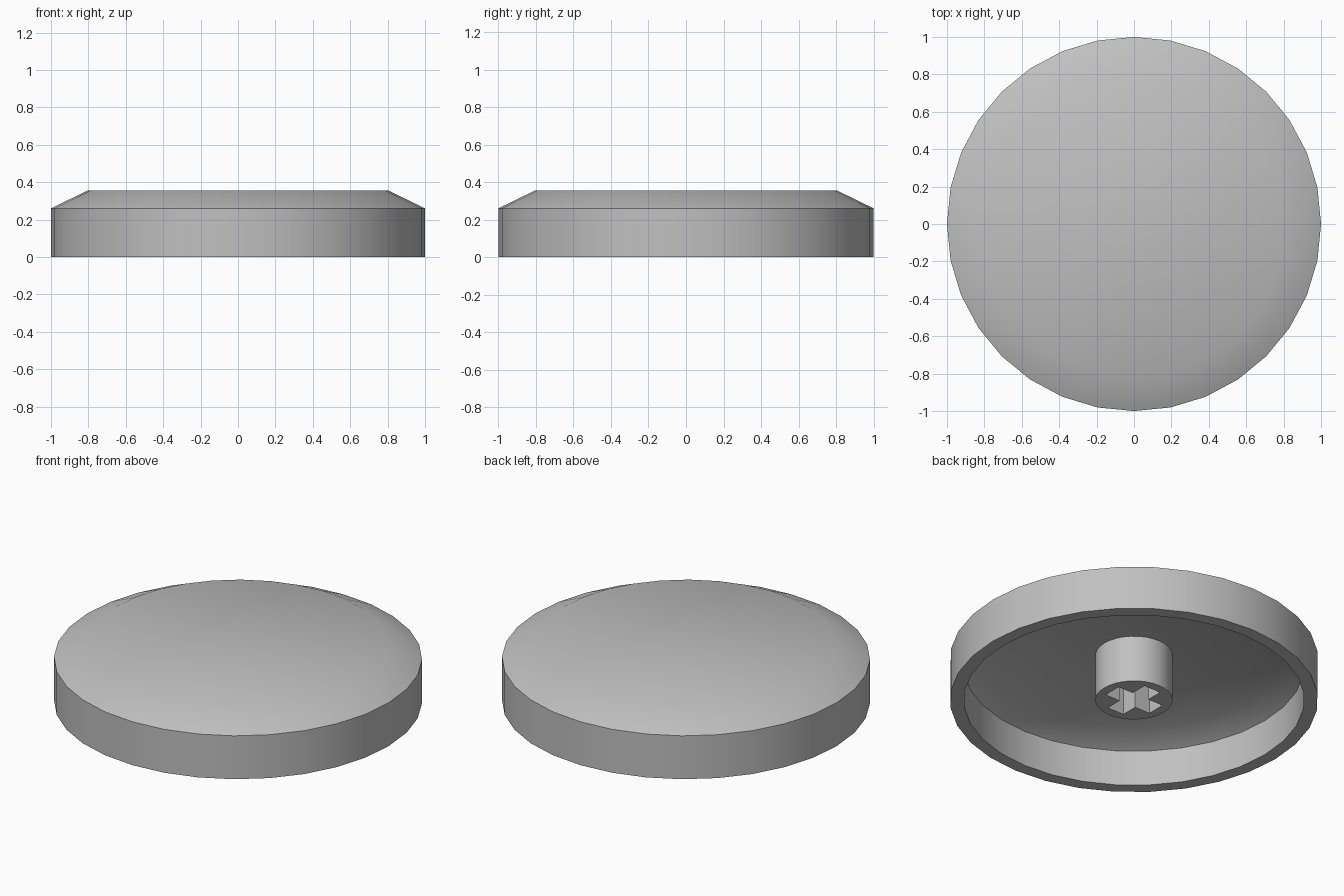
import bpy, bmesh, math

cube = bpy.data.objects.get("Cube")
if cube:
    bpy.data.objects.remove(cube, do_unlink=True)

SIDES = 32

grey = bpy.data.materials.new("plain grey")
grey.use_nodes = True
colour = (0.53, 0.53, 0.53, 1)
grey.diffuse_color = colour
grey.node_tree.nodes["Principled BSDF"].inputs["Base Color"].default_value = colour


def finish(bm, name):
    """Turn a bmesh into a grey object, smooth except at sharp edges."""
    bmesh.ops.recalc_face_normals(bm, faces=bm.faces)
    mesh = bpy.data.meshes.new(name)
    bm.to_mesh(mesh)
    bm.free()
    mesh.materials.append(grey)
    ob = bpy.data.objects.new(name, mesh)
    bpy.context.collection.objects.link(ob)
    bpy.ops.object.select_all(action="DESELECT")
    ob.select_set(True)
    bpy.context.view_layer.objects.active = ob
    bpy.ops.object.shade_smooth_by_angle(angle=math.radians(35))
    return ob


def circle(radius, sides=SIDES):
    step = 2 * math.pi / sides
    return [(radius * math.cos(i * step), radius * math.sin(i * step)) for i in range(sides)]


def loop(bm, points, z):
    """Add a closed loop of vertices at height z."""
    return [bm.verts.new((x, y, z)) for x, y in points]


def bridge(bm, a, b):
    for i in range(len(a)):
        j = (i + 1) % len(a)
        bm.faces.new((a[i], a[j], b[j], b[i]))


# Hollow round cap: ceiling, inner bevel, inner wall, rim, outer wall, bevel, top
bm = bmesh.new()
profile = [(0.787, 0.28), (0.925, 0.213), (0.925, 0), (1, 0), (1, 0.26), (0.805, 0.355)]
rings = [loop(bm, circle(r), z) for r, z in profile]
for lower, upper in zip(rings, rings[1:]):
    bridge(bm, lower, upper)
bm.faces.new(rings[0])
bm.faces.new(rings[-1])
finish(bm, "cap_shell")

# Stem under the cap with a cross-shaped socket running up to the ceiling
bm = bmesh.new()
L, W = 0.155, 0.055
arm = [(L, -W), (L, W), (W, W)]
cross = []
for turn in range(4):
    cross += arm
    arm = [(-y, x) for x, y in arm]
outlines = [circle(0.21), cross]
ends = [[loop(bm, o, z) for o in outlines] for z in (0, 0.29)]
for bottom, top in zip(*ends):
    bridge(bm, bottom, top)
for end in ends:
    edges = [bm.edges.get((ring[i - 1], ring[i])) for ring in end for i in range(len(ring))]
    bmesh.ops.triangle_fill(bm, edges=edges, use_beauty=True)
finish(bm, "stem")
